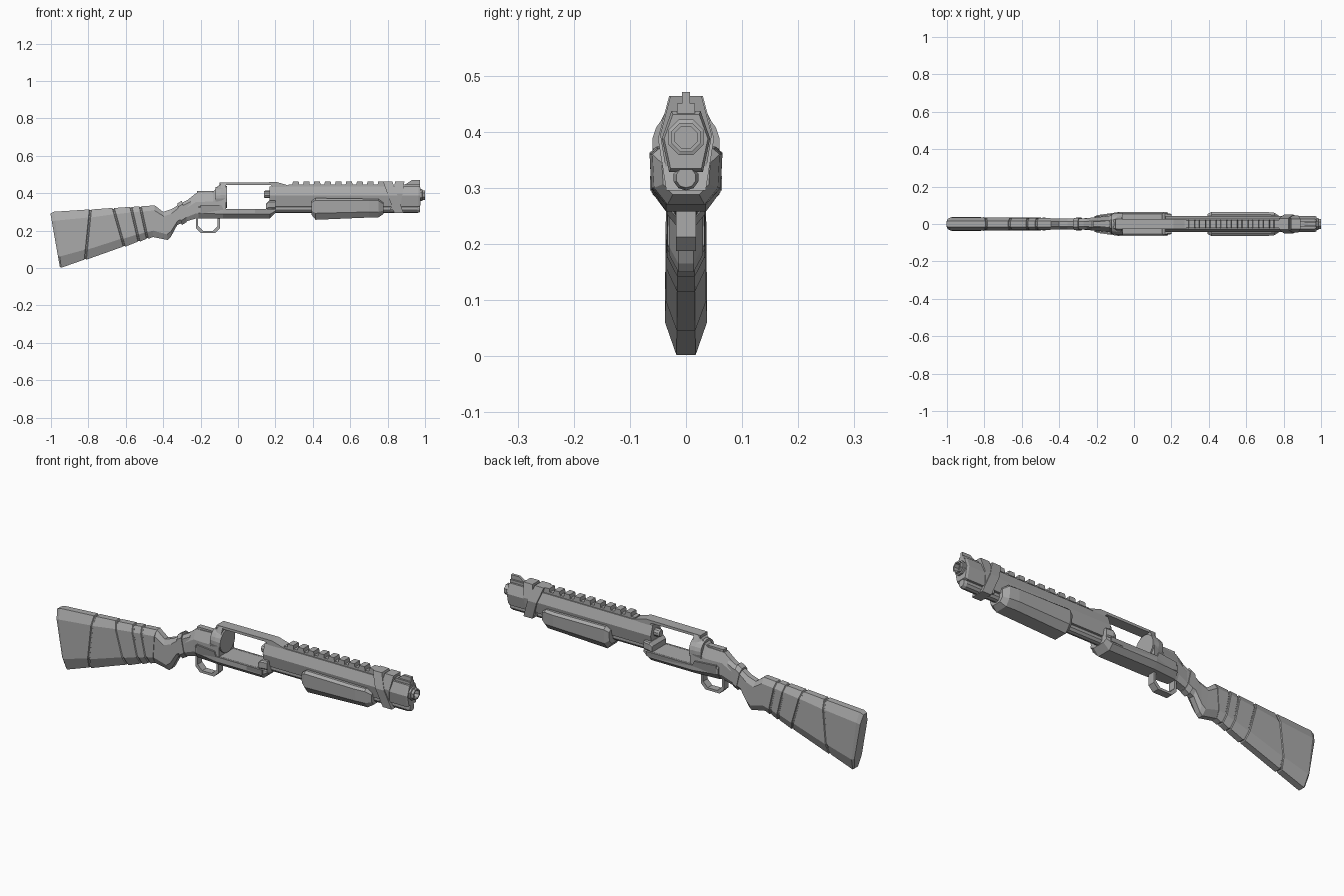
import bpy, bmesh, math
from mathutils import Vector

if "Cube" in bpy.data.objects:
    bpy.data.objects.remove(bpy.data.objects["Cube"], do_unlink=True)

grey = bpy.data.materials.new("plain_grey")
grey.use_nodes = True
grey.diffuse_color = (.4, .4, .4, 1)
shader = grey.node_tree.nodes["Principled BSDF"]
shader.inputs["Base Color"].default_value = grey.diffuse_color

# Half cross-sections: (fraction of half width, fraction from top to bottom)
STOCK = [(.45, 0), (.95, .16), (1, .8), (.45, 1)]
RECEIVER = [(.45, 0), (1, .35), (1, .8), (.6, 1)]
SHROUD = [(.6, 0), (1, .45), (.7, 1)]
PUMP = [(.8, 0), (1, .1), (.95, .7), (.55, 1)]
BLOCK = [(.9, 0), (1, .1), (1, .55), (.6, 1)]

# Shared heights and half widths
belly, floor, shelf = .265, .317, .295
tube_z, bore_z, breech_z = .318, .39, .38
shroud_top, shroud_bottom = .437, .328
rail_top, tooth_top = .447, .464
wide, slim, neck = .06, .043, .03


def skin(name, rings):
    """Join closed rings of points and cap both ends."""
    bm = bmesh.new()
    loops = [[bm.verts.new(point) for point in ring] for ring in rings]
    count = len(loops[0])
    for first, second in zip(loops, loops[1:]):
        for i in range(count):
            j = (i + 1) % count
            bm.faces.new((first[i], first[j], second[j], second[i]))
    bm.faces.new(loops[0])
    bm.faces.new(loops[-1])
    bmesh.ops.recalc_face_normals(bm, faces=bm.faces)
    mesh = bpy.data.meshes.new(name)
    bm.to_mesh(mesh)
    bm.free()
    mesh.materials.append(grey)
    part = bpy.data.objects.new(name, mesh)
    bpy.context.collection.objects.link(part)
    return part


def slanted_ring(profile, top, bottom, width):
    """Mirrored cross-section hung between a top and a bottom point."""
    ring = []
    for across, down in profile:
        x, z = Vector(top).lerp(Vector(bottom), down)
        ring.append((x, width * across, z))
    return ring + [(x, -y, z) for x, y, z in reversed(ring)]


def loft(name, profile, stations):
    """Each station: x, top, bottom, half width."""
    skin(name, [slanted_ring(profile, (x, top), (x, bottom), width)
                for x, top, bottom, width in stations])


def lathe(name, height, stations, sides):
    """Round part along x; each station: x, radius."""
    angles = [math.tau * (i + .5) / sides for i in range(sides)]
    skin(name, [[(x, radius * math.cos(a), height + radius * math.sin(a)) for a in angles]
                for x, radius in stations])


def plate(name, outline, width):
    """Side outline in x and z, extruded to a half width."""
    return skin(name, [[(x, y, z) for x, z in outline] for y in (-width, width)])


def box(name, left, right, bottom, top, width):
    plate(name, [(left, bottom), (right, bottom), (right, top), (left, top)], width)


# Shoulder stock, with slanted grooves between its sections
butt_top, butt_bottom = Vector((-1, .3)), Vector((-.95, 0))
heel_top, heel_bottom = Vector((-.445, .335)), Vector((-.455, .166))


def stock_ring(along_top, along_bottom, shift=0, sink=0):
    offset = Vector((shift, 0))
    drop = Vector((0, sink))
    return slanted_ring(STOCK, butt_top.lerp(heel_top, along_top) + offset - drop,
                        butt_bottom.lerp(heel_bottom, along_bottom) + offset + drop,
                        .038 - .005 * along_top - sink)


edge, depth = .006, .004
stock_rings = [stock_ring(0, 0, -edge / 2, 2 * depth), stock_ring(.03, .01)]
for along_top, along_bottom in ((.38, .27), (.6, .69), (.77, .85), (.86, .94)):
    for shift, sink in ((-edge, 0), (-edge / 2, depth), (edge / 2, depth), (edge, 0)):
        stock_rings.append(stock_ring(along_top, along_bottom, shift, sink))
stock_rings.append(stock_ring(1, 1))
skin("stock", stock_rings)

# Grip and neck
grip_path = [(heel_top, heel_bottom),
             ((-.4, .3), (-.375, .15)),
             ((-.355, .315), (-.36, .165)),
             ((-.315, .34), (-.325, .23)),
             ((-.25, .375), (-.26, .255))]
skin("grip", [slanted_ring(STOCK, top, bottom, neck) for top, bottom in grip_path])
skin("neck_band", [slanted_ring(STOCK, top, bottom, neck + depth) for top, bottom in
                   (((-.325, .345), (-.3, .23)), ((-.3, .36), (-.275, .245)))])

# Rear of the receiver and the round breech face
loft("receiver_rear", RECEIVER, [(-.275, .36, .25, neck),
                                 (-.225, .4, belly, neck + depth),
                                 (-.135, .405, belly, slim),
                                 (-.09, .455, belly, wide - depth),
                                 (-.065, .455, belly, wide)])
lathe("breech_face", breech_z, [(-.12, wide - edge), (-.09, wide), (-.058, wide)], 20)
box("rear_top_rib", -.22, -.11, breech_z, .412, .014)

# Lower receiver tray and front wall
loft("receiver_tray", BLOCK, [(-.21, .33, belly, slim),
                              (-.08, floor, belly, wide),
                              (.17, floor, belly, wide),
                              (.2, floor, shelf, wide - edge)])
loft("receiver_front_wall", BLOCK, [(.15, .345, shelf, wide - depth),
                                    (.165, .36, shelf, wide),
                                    (.2, .36, shelf, wide - edge)])

# Raised side strips that follow the widening receiver
for side in (-1, 1):
    strip = plate("side_strip", [(-.2, shelf), (.18, shelf), (.18, floor), (-.08, floor),
                                 (-.09, .338), (-.2, .338)], depth)
    for vertex in strip.data.vertices:
        widening = min(1, (vertex.co.x + .2) / .12)
        vertex.co.y += side * (slim + (wide - slim) * widening)

# Strap bridging the open window
plate("top_strap", [(-.1, .457), (.21, .459), (.285, shroud_top), (.19, .43),
                    (.175, .445), (-.07, .445), (-.1, .43)], .027)

# Trigger guard: an octagonal loop with its upper end inside the receiver
def guard_loop(inset):
    left, right, low, corner = -.225 + inset, -.097 - inset, .187 + inset, .025
    return [(left, belly + edge), (left, low + corner), (left + corner, low),
            (right - corner, low), (right, low + corner), (right, belly + edge)]


plate("trigger_guard", guard_loop(0) + guard_loop(.012)[::-1], .018)

# Barrel shroud, chamber stub and magazine tube
loft("barrel_shroud", SHROUD, [(x, shroud_top, shroud_bottom, slim) for x in (.168, .8)])
lathe("chamber_stub", bore_z + depth, [(.139, .016), (.145, .02), (.18, .02)], 10)
lathe("magazine_tube", tube_z, [(.19, .023), (.96, .023), (.974, .018)], 10)
box("tube_web", .19, .95, tube_z, .345, .014)

# Top rail with evenly spaced teeth
box("rail_base", .27, .8, .43, rail_top, .02)
tooth_length, tooth_pitch, bevel = .038, .057, depth
for i in range(9):
    start = .29 + i * tooth_pitch
    end = start + tooth_length
    plate("rail_tooth", [(start, rail_top - bevel), (end, rail_top - bevel),
                         (end - bevel, tooth_top), (start + bevel, tooth_top)], .022)

# Sliding fore-end
loft("pump", PUMP, [(.393, .358, .285, .054),
                    (.415, .374, .258, .065),
                    (.7, .37, .27, .065),
                    (.75, .37, .27, wide),
                    (.777, .35, .288, slim)])

# Slanted clamps around the front of the barrel
for name, start, lean, bottom, width in (("clamp_rear", .775, .06, shelf, .05),
                                         ("clamp_front", .84, -.025, .31, .046)):
    skin(name, [slanted_ring(SHROUD, (x, tooth_top), (x + lean, bottom), width)
                for x in (start, start + .05)])

# Muzzle block, front sight and hollow tip
loft("muzzle_block", SHROUD, [(.79, shroud_top, shroud_bottom, slim),
                              (.965, shroud_top, shroud_bottom, slim),
                              (.976, shroud_top - edge, shroud_bottom + edge, slim - depth)])
box("sight_base", .89, .974, .43, .45, .016)
plate("front_sight", [(.895, rail_top), (.974, rail_top), (.974, .471), (.93, .471)], .007)
lathe("muzzle_tip", bore_z, [(.96, .034), (.985, .034), (.987, .028), (1, .028),
                             (1, .021), (.97, .021)], 8)
